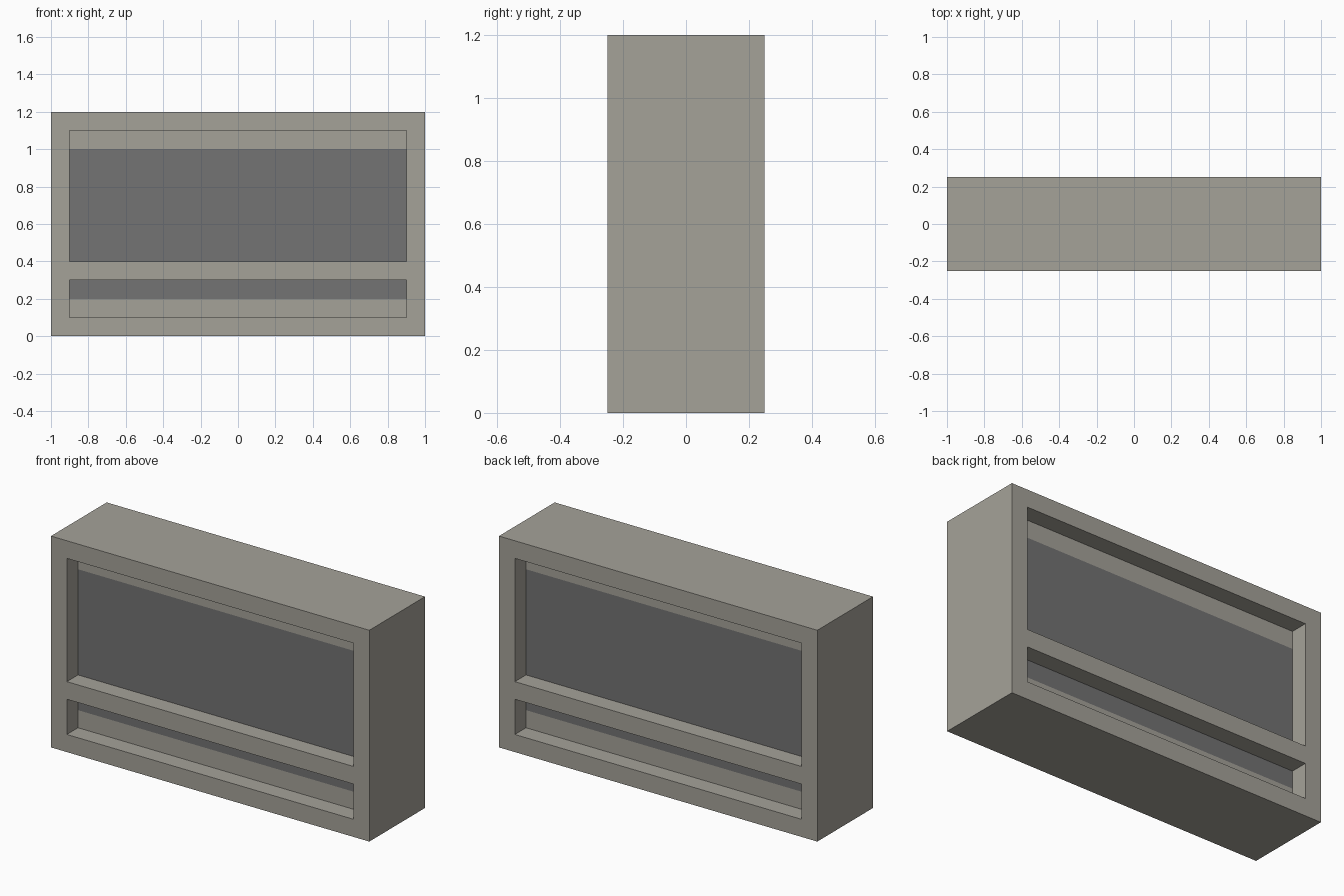
import bpy, bmesh
from mathutils import Matrix, Vector

cube = bpy.data.objects.get("Cube")
if cube:
    bpy.data.objects.remove(cube, do_unlink=True)

W, D, H = 2.0, 0.5, 1.2                  # overall size
RECESS = 0.1                             # depth of the openings, front and back
SIDE = 0.9                               # half width of the openings
OPENINGS = [(0.1, 0.3), (0.4, 1.1)]      # bottom and top of each opening
DARK = (0.2, 1.0)                        # height band of the dark panel


def srgb(*rgb):
    return [((c / 255 + 0.055) / 1.055) ** 2.4 for c in rgb] + [1.0]


def material(name, colour):
    m = bpy.data.materials.new(name)
    m.use_nodes = True
    m.diffuse_color = colour
    m.node_tree.nodes["Principled BSDF"].inputs["Base Color"].default_value = colour
    return m


casing_mat = material("warm grey casing", srgb(165, 162, 153))
panel_mat = material("dark grey panel", srgb(115, 115, 115))

# Solid casing block
bm = bmesh.new()
bmesh.ops.create_cube(bm, size=1, matrix=Matrix.Translation((0, 0, H / 2)) @ Matrix.Diagonal((W, D, H, 1)))

# Cut lines for the openings and the edges of the dark panel
cuts = [((s * SIDE, 0, 0), (1, 0, 0)) for s in (-1, 1)]
heights = {z for pair in OPENINGS for z in pair} | set(DARK)
cuts += [((0, 0, z), (0, 0, 1)) for z in sorted(heights)]
for point, normal in cuts:
    bmesh.ops.bisect_plane(bm, geom=bm.verts[:] + bm.edges[:] + bm.faces[:],
                           plane_co=point, plane_no=normal)

# Push the openings in on both sides, then colour the recessed panel by height
for side in (-1, 1):
    for low, high in OPENINGS:
        region = []
        for f in bm.faces:
            c = f.calc_center_median()
            if f.normal.y * side > 0.9 and abs(c.x) < SIDE and low < c.z < high:
                region.append(f)
        new = bmesh.ops.extrude_face_region(bm, geom=region)["geom"]
        bmesh.ops.delete(bm, geom=[f for f in region if f.is_valid], context="FACES")
        bmesh.ops.translate(bm, vec=Vector((0, -side * RECESS, 0)),
                            verts=[v for v in new if isinstance(v, bmesh.types.BMVert)])
        for f in new:
            if isinstance(f, bmesh.types.BMFace):
                f.material_index = int(DARK[0] < f.calc_center_median().z < DARK[1])

# Tidy leftover cut lines on the flat casing faces
bm.normal_update()
bmesh.ops.dissolve_limit(bm, angle_limit=0.01, verts=bm.verts[:], edges=bm.edges[:],
                         delimit={"MATERIAL"})
bmesh.ops.recalc_face_normals(bm, faces=bm.faces[:])

mesh = bpy.data.meshes.new("display_casing")
bm.to_mesh(mesh)
bm.free()
mesh.materials.append(casing_mat)
mesh.materials.append(panel_mat)
bpy.context.collection.objects.link(bpy.data.objects.new("display_casing", mesh))
